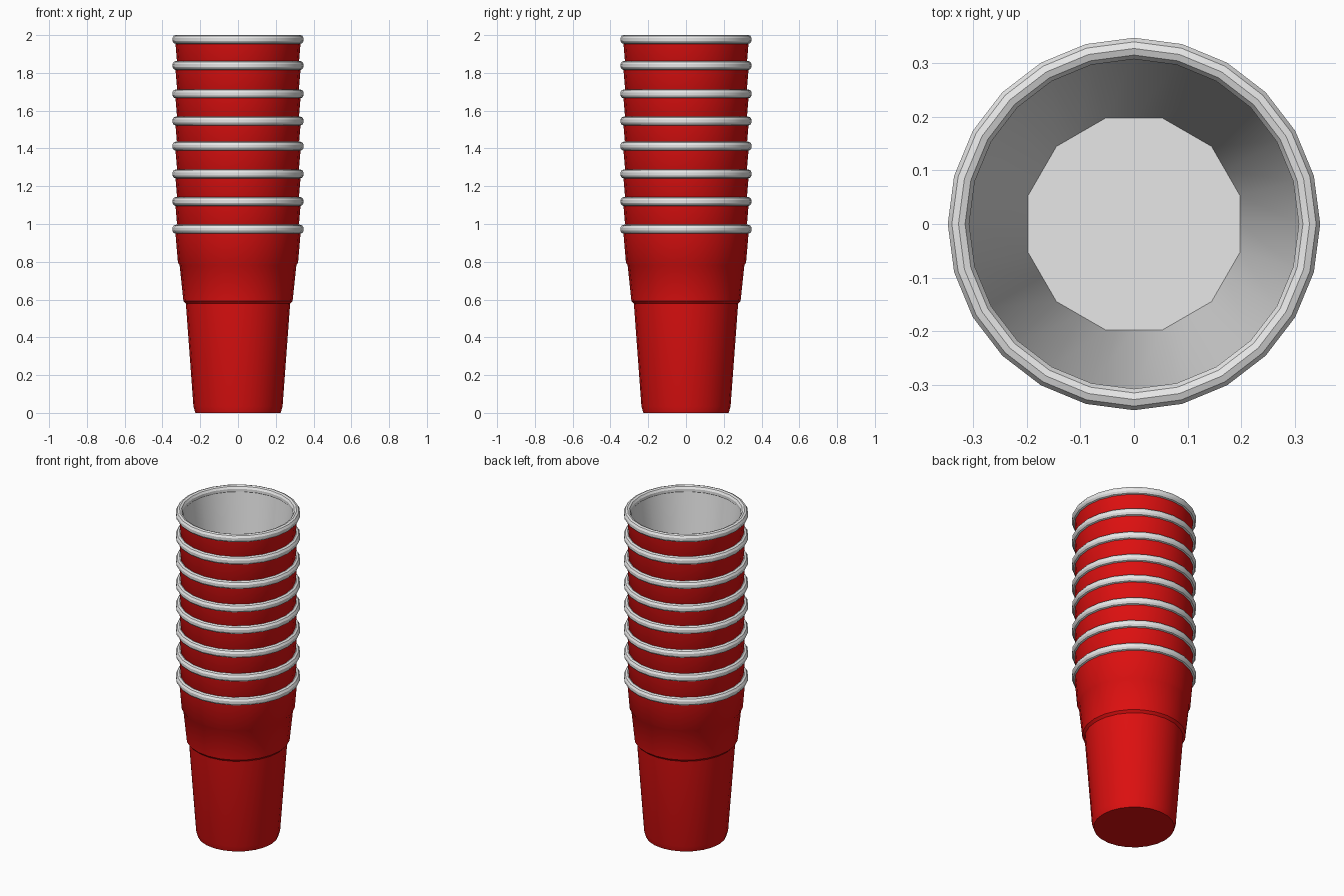
import bpy
import bmesh
from math import sin, cos, pi, radians

cube = bpy.data.objects.get("Cube")
if cube:
    bpy.data.objects.remove(cube, do_unlink=True)

SEGMENTS = 24
CUP_HEIGHT = 0.995
RIM_CENTRE = 0.972


def material(name, colour):
    mat = bpy.data.materials.new(name)
    mat.use_nodes = True
    mat.diffuse_color = (*colour, 1)
    mat.node_tree.nodes["Principled BSDF"].inputs["Base Color"].default_value = (*colour, 1)
    return mat


red = material("cup red", (0.72, 0.005, 0.005))
white = material("lining white", (0.8, 0.8, 0.8))

# Outer wall with two stepped shoulders, from the base up
outer = [(0.226, 0), (0.236, 0.035), (0.276, 0.578), (0.289, 0.592),
         (0.309, 0.782), (0.318, 0.795), (0.333, RIM_CENTRE)]
# Inner lining, from the rim down to the floor
lining = [(0.311, RIM_CENTRE), (0.205, 0.04)]


def ring(bm, radius, z, faceted=False):
    """Circle of vertices; faceted pulls every second one in to halve the sides."""
    verts = []
    for i in range(SEGMENTS):
        a = 2 * pi * i / SEGMENTS
        r = radius * cos(2 * pi / SEGMENTS) if faceted and i % 2 == 0 else radius
        verts.append(bm.verts.new((r * cos(a), r * sin(a), z)))
    return verts


def bridge(bm, a, b, slot):
    for i in range(SEGMENTS):
        j = (i + 1) % SEGMENTS
        bm.faces.new((a[i], a[j], b[j], b[i])).material_index = slot


def finish(bm, name, materials, z):
    mesh = bpy.data.meshes.new(name)
    bm.to_mesh(mesh)
    bm.free()
    obj = bpy.data.objects.new(name, mesh)
    bpy.context.collection.objects.link(obj)
    for mat in materials:
        mesh.materials.append(mat)
    obj.location.z = z
    bpy.ops.object.select_all(action="DESELECT")
    obj.select_set(True)
    bpy.context.view_layer.objects.active = obj
    bpy.ops.object.shade_smooth_by_angle(angle=radians(30))


def cup_body(name, z):
    bm = bmesh.new()
    outside = [ring(bm, r, h) for r, h in outer]
    inside = [ring(bm, r, h, faceted=(r, h) == lining[-1]) for r, h in lining]
    for a, b in zip(outside, outside[1:]):
        bridge(bm, a, b, 0)
    for a, b in zip(inside, inside[1:]):
        bridge(bm, a, b, 1)
    bridge(bm, outside[-1], inside[0], 1)
    bm.faces.new(outside[0][::-1]).material_index = 0
    bm.faces.new(inside[-1]).material_index = 1
    finish(bm, name, [red, white], z)


def rolled_rim(name, z):
    bm = bmesh.new()
    rings = []
    for k in range(10):
        a = 2 * pi * k / 10 + pi / 10
        rings.append(ring(bm, 0.328 + 0.021 * cos(a), RIM_CENTRE + 0.0242 * sin(a)))
    for k in range(10):
        bridge(bm, rings[k - 1], rings[k], 0)
    bmesh.ops.recalc_face_normals(bm, faces=bm.faces)
    finish(bm, name, [white], z)


# Nested stack of cups, slightly uneven spacing
rim_tops = [0.995, 1.142, 1.288, 1.435, 1.568, 1.712, 1.862, 2.0]
for n, top in enumerate(rim_tops, 1):
    base = top - rim_tops[0]
    cup_body(f"cup_{n}", base)
    rolled_rim(f"cup_rim_{n}", base)
